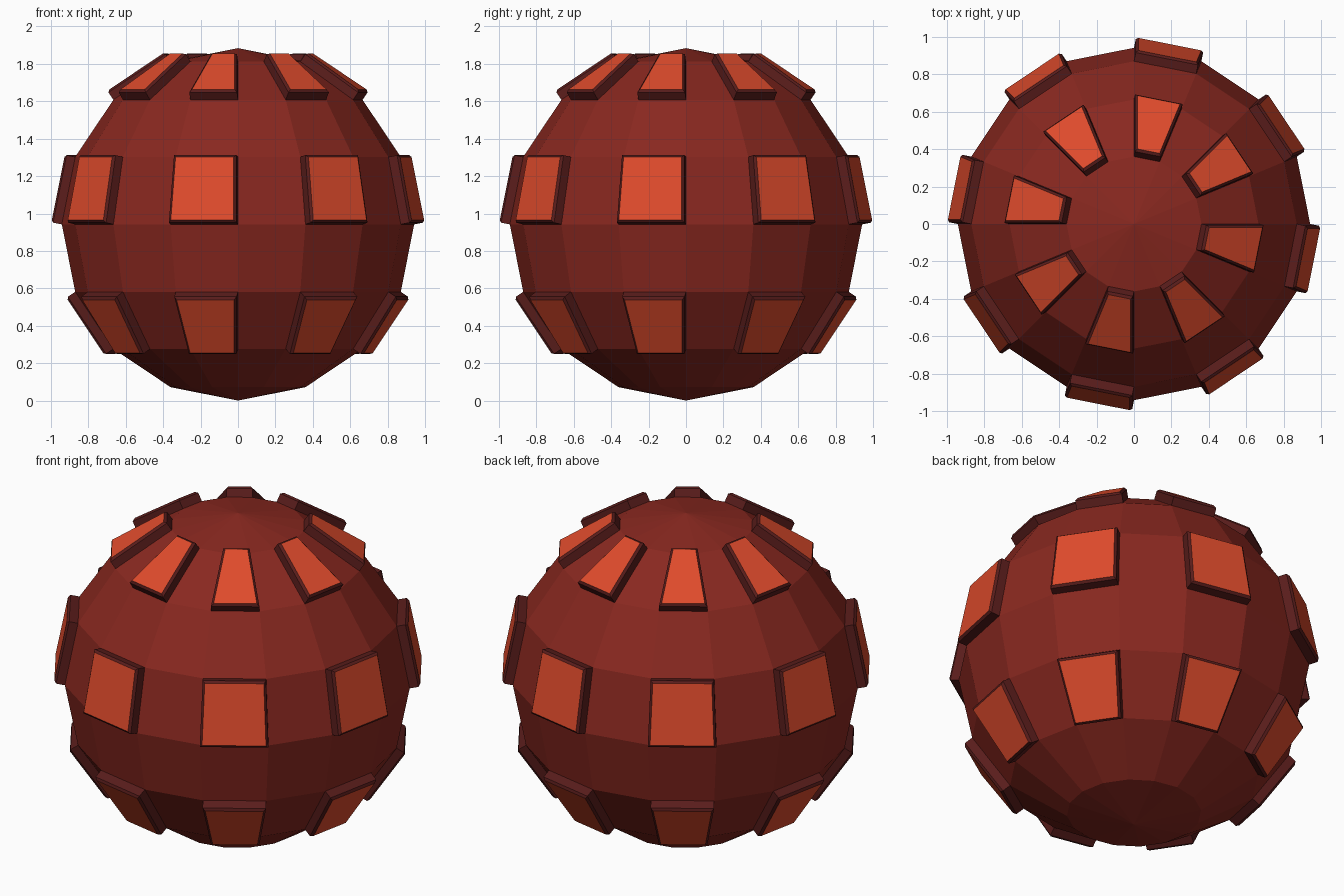
import bpy, bmesh
from math import radians, sin, cos
from mathutils import Vector

if "Cube" in bpy.data.objects:
    bpy.data.objects.remove(bpy.data.objects["Cube"])

R = 0.942            # body radius
DEPTH = 0.06         # panel height above the body
BEVEL = 0.012        # chamfer round each panel
CENTRE = Vector((0, 0, R))
STEP = 22.5          # 16 segments, 8 rings


def material(name, rgb):
    m = bpy.data.materials.new(name)
    m.diffuse_color = (*rgb, 1)
    m.use_nodes = True
    m.node_tree.nodes["Principled BSDF"].inputs["Base Color"].default_value = m.diffuse_color
    return m


body_mat = material("body_red", (0.25, 0.021, 0.014))
side_mat = material("panel_side_dark_red", (0.10, 0.012, 0.011))
face_mat = material("panel_face_orange", (0.74, 0.07, 0.025))

# Faceted round body
bpy.ops.mesh.primitive_uv_sphere_add(segments=16, ring_count=8, radius=R, location=CENTRE)
body = bpy.context.object
body.name = "body"
body.data.materials.append(body_mat)


def point(lat, lon):
    a, b = radians(lat), radians(lon)
    return Vector((cos(a) * cos(b), cos(a) * sin(b), sin(a))) * R


def add_panel(bm, lat, lon):
    """Raised chamfered block covering one facet of the body."""
    base = [point(lat, lon), point(lat, lon + STEP),
            point(lat + STEP, lon + STEP), point(lat + STEP, lon)]
    n = (base[1] - base[0]).cross(base[3] - base[0]).normalized()
    mid = sum(base, Vector()) / 4
    wall = [p + n * (DEPTH - BEVEL) for p in base]
    # Inset the outer face by an equal distance from every edge
    top = []
    for i, p in enumerate(base):
        a = (base[i - 1] - p).normalized()
        b = (base[(i + 1) % 4] - p).normalized()
        top.append(p + (a + b) * BEVEL / a.cross(b).length + n * DEPTH)
    rings = [[bm.verts.new(p) for p in ring] for ring in (base, wall, top)]
    bm.faces.new(rings[0][::-1])
    for lo, hi in zip(rings, rings[1:]):
        for i in range(4):
            j = (i + 1) % 4
            bm.faces.new((lo[i], lo[j], hi[j], hi[i]))
    bm.faces.new(rings[2]).material_index = 1


# Three rows of eight panels on every other facet
for name, lat in (("upper_panels", 45), ("middle_panels", 0), ("lower_panels", -45)):
    bm = bmesh.new()
    for k in range(8):
        add_panel(bm, lat, -STEP + 45 * k)
    mesh = bpy.data.meshes.new(name)
    bm.to_mesh(mesh)
    bm.free()
    mesh.materials.append(side_mat)
    mesh.materials.append(face_mat)
    row = bpy.data.objects.new(name, mesh)
    row.location = CENTRE
    bpy.context.collection.objects.link(row)
